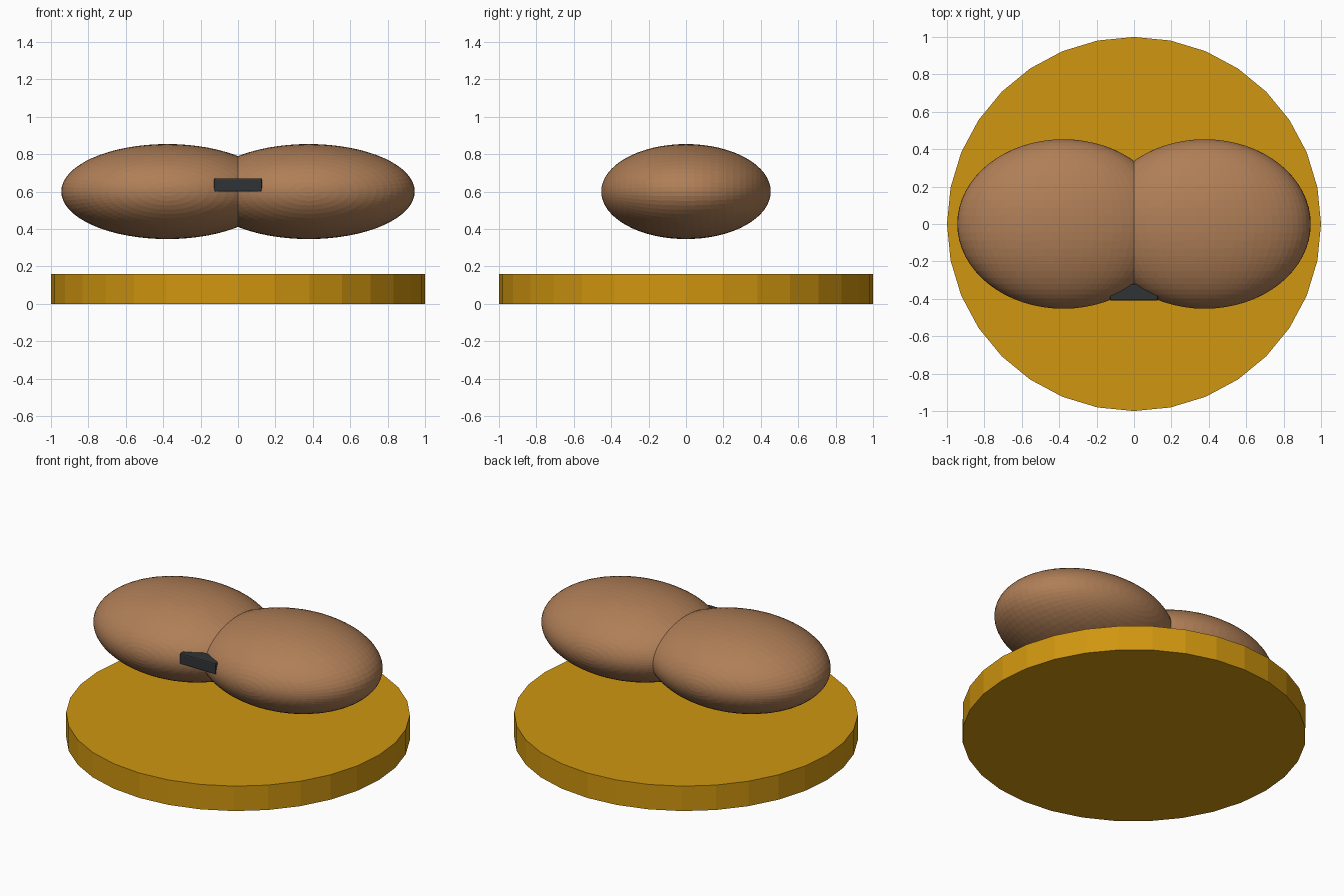
import bpy, bmesh, math
from mathutils import Matrix

if "Cube" in bpy.data.objects:
    bpy.data.objects.remove(bpy.data.objects["Cube"])


def material(name, rgb):
    m = bpy.data.materials.new(name)
    m.diffuse_color = (*rgb, 1)
    m.use_nodes = True
    m.node_tree.nodes["Principled BSDF"].inputs["Base Color"].default_value = m.diffuse_color
    return m


GOLD = material("gold", (0.63, 0.305, 0.005))
BROWN = material("brown", (0.43, 0.21, 0.095))
DARK = material("charcoal", (0.03, 0.033, 0.037))


def add(name, bm, mat):
    me = bpy.data.meshes.new(name)
    bm.normal_update()
    bm.to_mesh(me)
    bm.free()
    me.materials.append(mat)
    ob = bpy.data.objects.new(name, me)
    bpy.context.collection.objects.link(ob)
    return ob


# Round base: 32-sided flat disc
bm = bmesh.new()
bmesh.ops.create_cone(bm, cap_ends=True, segments=32, radius1=1, radius2=1,
                      depth=0.16, matrix=Matrix.Translation((0, 0, 0.08)))
add("base_disc", bm, GOLD)

# Two overlapping lobes, poles pointing front and back
for side, name in ((-1, "left_lobe"), (1, "right_lobe")):
    bm = bmesh.new()
    mat = (Matrix.Translation((side * 0.378, 0, 0.6))
           @ Matrix.Diagonal((0.567, 0.453, 0.254, 1))
           @ Matrix.Rotation(math.pi / 2, 4, 'X'))
    bmesh.ops.create_uvsphere(bm, u_segments=64, v_segments=32, radius=1, matrix=mat)
    add(name, bm, BROWN)

# Small dark bar bridging the front crease
bm = bmesh.new()
bmesh.ops.create_cube(bm, size=1, matrix=Matrix.Translation((0, -0.365, 0.635))
                      @ Matrix.Diagonal((0.256, 0.09, 0.072, 1)))
bar = add("front_bar", bm, DARK)
bevel = bar.modifiers.new("soft_edges", 'BEVEL')
bevel.width = 0.008
bevel.segments = 2
